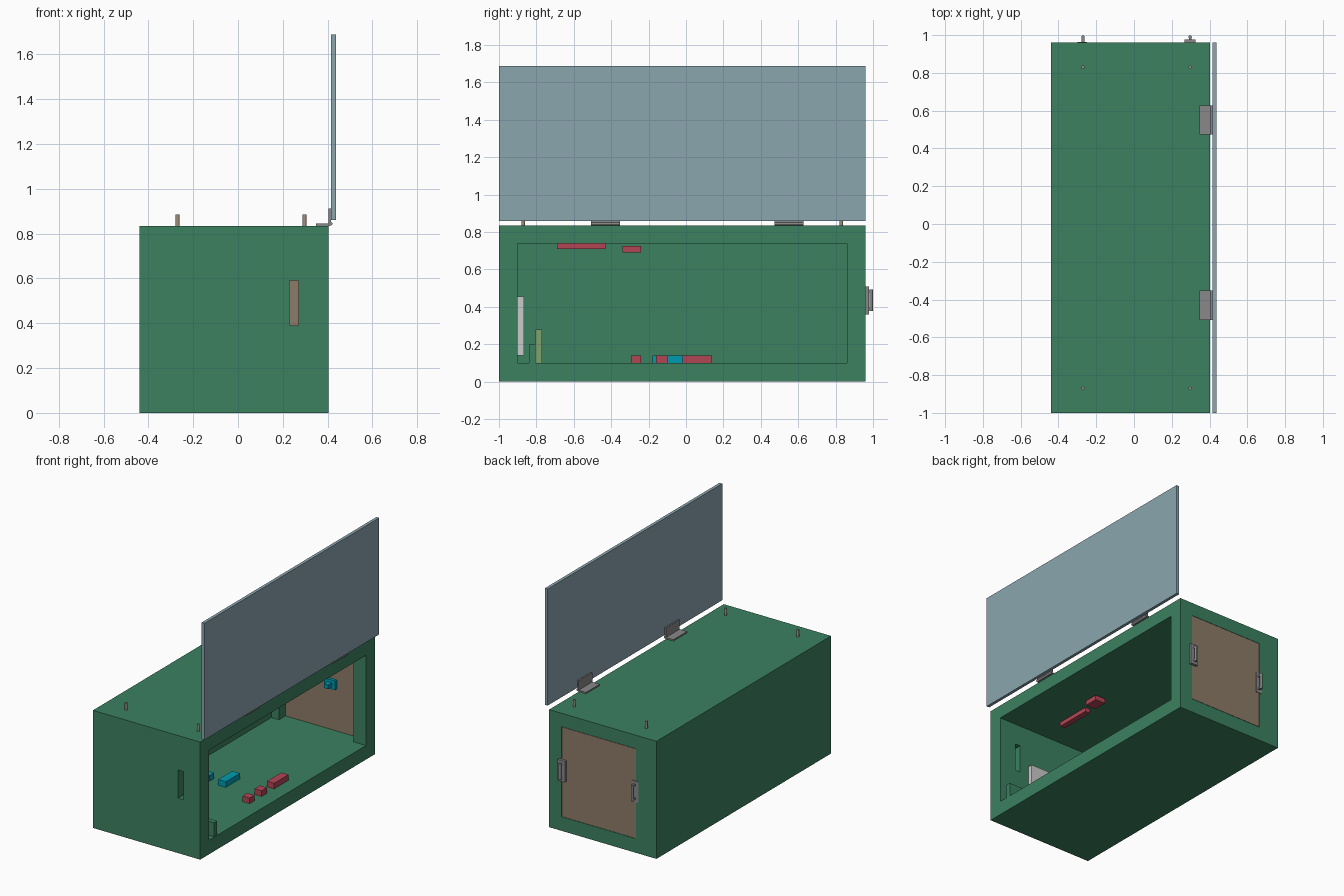
import bpy, math

if "Cube" in bpy.data.objects:
    bpy.data.objects.remove(bpy.data.objects["Cube"])


def mat(name, r, g, b):
    m = bpy.data.materials.new(name)
    m.diffuse_color = (r, g, b, 1)
    m.use_nodes = True
    m.node_tree.nodes["Principled BSDF"].inputs["Base Color"].default_value = m.diffuse_color
    return m


GREEN = mat("green_paint", 0.045, 0.22, 0.12)
GLASS = mat("blue_grey_panel", 0.26, 0.38, 0.43)
BROWN = mat("door_brown", 0.27, 0.20, 0.14)
RED = mat("red", 0.45, 0.06, 0.09)
BLUE = mat("blue", 0.0, 0.33, 0.44)
OLIVE = mat("olive", 0.22, 0.36, 0.14)
STEEL = mat("steel", 0.25, 0.25, 0.26)
PALE = mat("pale_grey", 0.6, 0.6, 0.6)
PEG = mat("peg", 0.35, 0.28, 0.21)


def box(name, x, y, z, material=None):
    """Box from (min, max) pairs."""
    bpy.ops.mesh.primitive_cube_add(size=1)
    o = bpy.context.object
    o.name = name
    for v in o.data.vertices:
        v.co = [r[0] if c < 0 else r[1] for c, r in zip(v.co, (x, y, z))]
    if material:
        o.data.materials.append(material)
    return o


def rod(name, centre, radius, length, material, along_y=False, sides=16):
    bpy.ops.mesh.primitive_cylinder_add(
        vertices=sides, radius=radius, depth=length, location=centre,
        rotation=(math.pi / 2 if along_y else 0, 0, 0))
    o = bpy.context.object
    o.name = name
    o.data.materials.append(material)
    bpy.ops.object.shade_smooth_by_angle()
    return o


def cut(target, *ranges):
    """Subtract a box from the target and remove the cutter."""
    c = box("cutter", *ranges)
    c.hide_render = True
    m = target.modifiers.new("cut", 'BOOLEAN')
    m.operation, m.solver, m.object = 'DIFFERENCE', 'EXACT', c
    bpy.context.view_layer.objects.active = target
    bpy.ops.object.modifier_apply(modifier=m.name)
    bpy.data.objects.remove(c)


# Hollow body: open right side, rear doorway, front cable slot
body = box("case_body", (-0.44, 0.403), (-1, 0.96), (0, 0.835), GREEN)
cut(body, (-0.34, 0.6), (-0.9, 0.86), (0.1, 0.74))
cut(body, (-0.28, 0.305), (0.8, 1.1), (0.1, 0.74))
cut(body, (0.23, 0.27), (-1.1, -0.85), (0.39, 0.59))

# Raised lid and its hinges
box("lid_panel", (0.415, 0.437), (-1, 0.96), (0.86, 1.688), GLASS)
for y in (-0.43, 0.55):
    r = (y - 0.077, y + 0.077)
    box("lid_hinge_base", (0.347, 0.41), r, (0.835, 0.845), STEEL)
    box("lid_hinge_leaf", (0.405, 0.415), r, (0.845, 0.912), STEEL)
    rod("lid_hinge_barrel", (0.414, y, 0.844), 0.008, 0.154, STEEL, True)

# Pegs on the roof corners
for x in (-0.27, 0.297):
    for y in (-0.87, 0.83):
        rod("roof_peg", (x, y, 0.855), 0.009, 0.062, PEG)

# Rear door with hinge plate and pull handle
box("rear_door", (-0.278, 0.303), (0.93, 0.96), (0.102, 0.738), BROWN)
box("door_hinge_plate", (0.268, 0.325), (0.96, 0.978), (0.36, 0.51), STEEL)
rod("door_hinge_bar", (0.297, 0.99, 0.435), 0.009, 0.115, STEEL)
rod("door_handle_bar", (-0.27, 0.99, 0.435), 0.009, 0.115, STEEL)
for x in (-0.27, 0.297):
    for z in (0.387, 0.483):
        box("bar_post", (x - 0.007, x + 0.007), (0.955, 0.99),
            (z - 0.006, z + 0.006), STEEL)
box("door_handle_plate", (-0.3, -0.25), (0.955, 0.964), (0.36, 0.51), STEEL)
box("door_latch_base", (0.04, 0.125), (0.91, 0.93), (0.4, 0.465), BLUE)
box("door_latch_knob", (0.065, 0.1), (0.87, 0.91), (0.415, 0.445), BLUE)

# Small blocks on the floor
for y0, y1 in ((-0.295, -0.24), (-0.16, -0.10), (-0.02, 0.14)):
    box("floor_red_block", (0.242, 0.298), (y0, y1), (0.1, 0.14), RED)
box("floor_blue_block", (-0.03, 0.03), (-0.18, -0.02), (0.1, 0.14), BLUE)
box("floor_blue_block_small", (-0.16, -0.11), (-0.16, -0.11), (0.1, 0.14), BLUE)

# Blocks under the ceiling
box("ceiling_strip", (0.02, 0.06), (-0.69, -0.43), (0.71, 0.742), RED)
box("ceiling_block", (0.05, 0.13), (-0.34, -0.24), (0.69, 0.725), RED)

# Equipment by the front wall
box("wall_plate", (-0.1, 0.16), (-0.9, -0.865), (0.14, 0.455), PALE)
box("floor_ledge", (0.28, 0.4), (-0.84, -0.805), (0.1, 0.2), GREEN)
box("upright_board", (-0.1, 0.16), (-0.805, -0.77), (0.1, 0.28), OLIVE)
